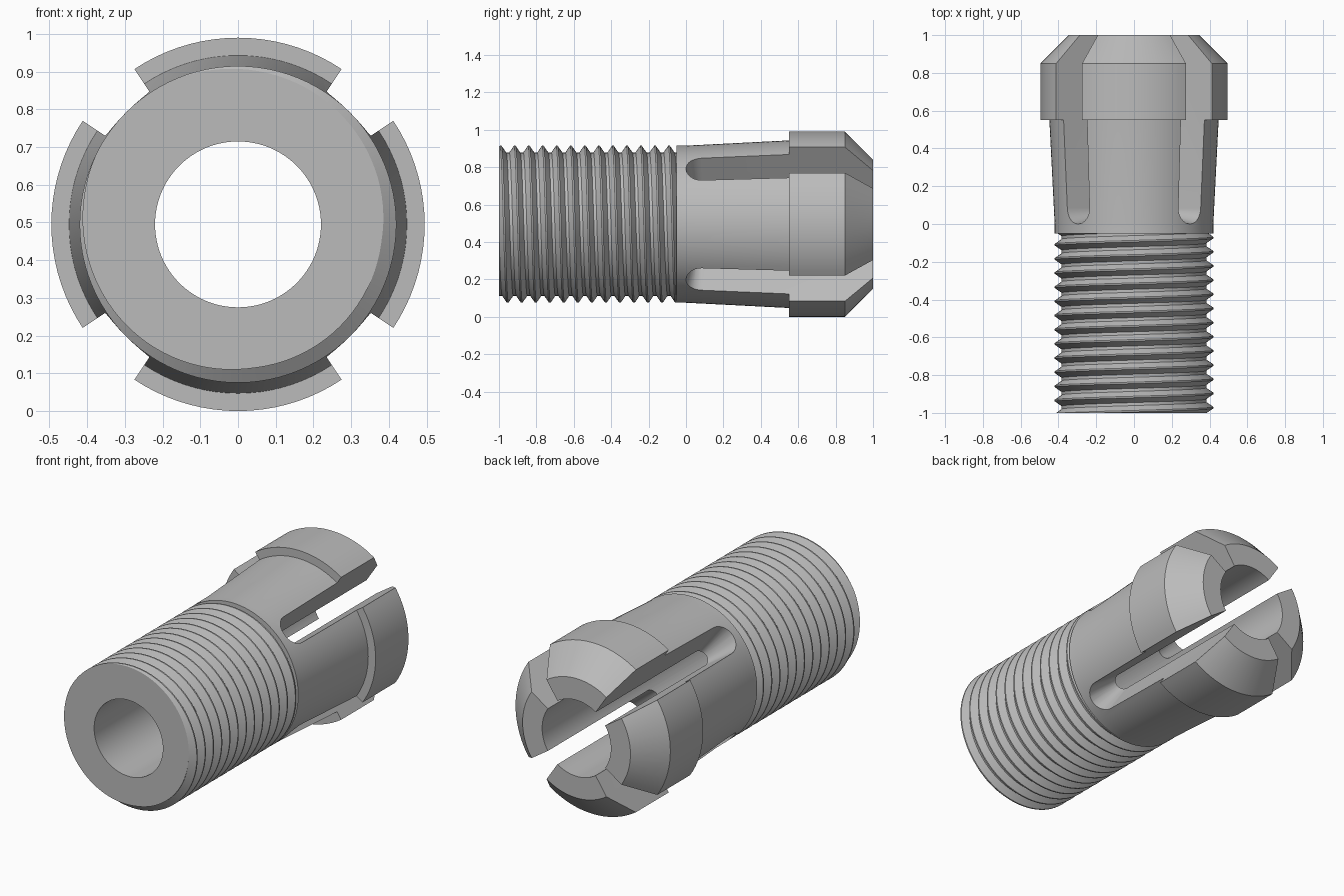
import bpy, bmesh, math
from mathutils import Vector

if "Cube" in bpy.data.objects:
    bpy.data.objects.remove(bpy.data.objects["Cube"], do_unlink=True)

AXIS_Z = 0.495
SEGMENTS = 96
PITCH = 0.075
CREST, ROOT, BORE = 0.42, 0.383, 0.22
START, END = -1.0, -0.05
CREST_FLAT, ROOT_FLAT = 0.004, 0.008

steel = bpy.data.materials.new("steel_grey")
steel.use_nodes = True
colour = (0.5, 0.5, 0.5, 1)
steel.diffuse_color = colour
steel.node_tree.nodes["Principled BSDF"].inputs["Base Color"].default_value = colour


def make_object(name, bm):
    bmesh.ops.recalc_face_normals(bm, faces=bm.faces)
    mesh = bpy.data.meshes.new(name)
    bm.to_mesh(mesh)
    bm.free()
    obj = bpy.data.objects.new(name, mesh)
    bpy.context.collection.objects.link(obj)
    mesh.materials.append(steel)
    return obj


def around(radius, y, angle):
    # Angle 0 points to +x; growing angle turns right-handed about +y
    return Vector((radius * math.cos(angle), y, AXIS_Z - radius * math.sin(angle)))


def thread_radius(y, crest_y):
    d = abs((y - crest_y + PITCH / 2) % PITCH - PITCH / 2)
    span = PITCH / 2 - CREST_FLAT - ROOT_FLAT
    t = min(max((d - CREST_FLAT) / span, 0), 1)
    return CREST + (ROOT - CREST) * t


# Shank, tapered sleeve, collar and chamfered nose, then back along the bore
sleeve = [(END, CREST), (0, CREST), (0.55, 0.448), (0.55, 0.495),
          (0.85, 0.495), (1.0, 0.345), (1.0, BORE), (START, BORE)]
steps = (-CREST_FLAT, CREST_FLAT, PITCH / 2 - ROOT_FLAT, PITCH / 2 + ROOT_FLAT)


def column(angle):
    crest_y = -0.972 + PITCH * angle / math.tau
    points = []
    for turn in range(-3, 15):
        for step in steps:
            y = min(max(crest_y + turn * PITCH + step, START), END)
            points.append((y, thread_radius(y, crest_y)))
    return points + sleeve


bm = bmesh.new()
columns = []
for i in range(SEGMENTS + 1):
    angle = math.tau * i / SEGMENTS
    columns.append([bm.verts.new(around(r, y, angle)) for y, r in column(angle)])
for a, b in zip(columns, columns[1:]):
    for j in range(len(a)):
        k = (j + 1) % len(a)
        bm.faces.new((a[j], a[k], b[k], b[j]))
bmesh.ops.remove_doubles(bm, verts=bm.verts, dist=0.00005)
bmesh.ops.dissolve_degenerate(bm, edges=bm.edges, dist=0.00005)
bmesh.ops.triangulate(bm, faces=[f for f in bm.faces if len(f.verts) > 3])
body = make_object("threaded_collet", bm)


# Radial slots with a rounded, conical closed end
def slot_cutter(angle):
    bm = bmesh.new()
    loops = []
    for radius in (0.1, 0.65):
        half = radius * math.tan(math.radians(11.3))
        arc = [math.pi * i / 16 for i in range(17)]
        outline = [(half * math.cos(t), 0.084 - half * math.sin(t)) for t in arc]
        outline += [(-half, 1.2), (half, 1.2)]
        out = Vector((math.cos(angle), 0, math.sin(angle)))
        side = Vector((-math.sin(angle), 0, math.cos(angle)))
        centre = Vector((0, 0, AXIS_Z)) + out * radius
        loops.append([bm.verts.new(centre + side * s + Vector((0, y, 0)))
                      for s, y in outline])
    inner, outer = loops
    bm.faces.new(inner)
    bm.faces.new(outer)
    for j in range(len(inner)):
        k = (j + 1) % len(inner)
        bm.faces.new((inner[j], inner[k], outer[k], outer[j]))
    cutter = make_object("slot_cutter", bm)
    cutter.hide_render = True
    return cutter


bpy.context.view_layer.objects.active = body
for quarter in range(4):
    cutter = slot_cutter(math.pi / 4 + quarter * math.pi / 2)
    mod = body.modifiers.new("slot", 'BOOLEAN')
    mod.operation = 'DIFFERENCE'
    mod.solver = 'EXACT'
    mod.object = cutter
    bpy.ops.object.modifier_apply(modifier=mod.name)
    bpy.data.objects.remove(cutter, do_unlink=True)

# Smooth round walls with crisp machined edges
bpy.ops.object.select_all(action='DESELECT')
body.select_set(True)
bpy.ops.object.shade_smooth_by_angle(angle=math.radians(25))
